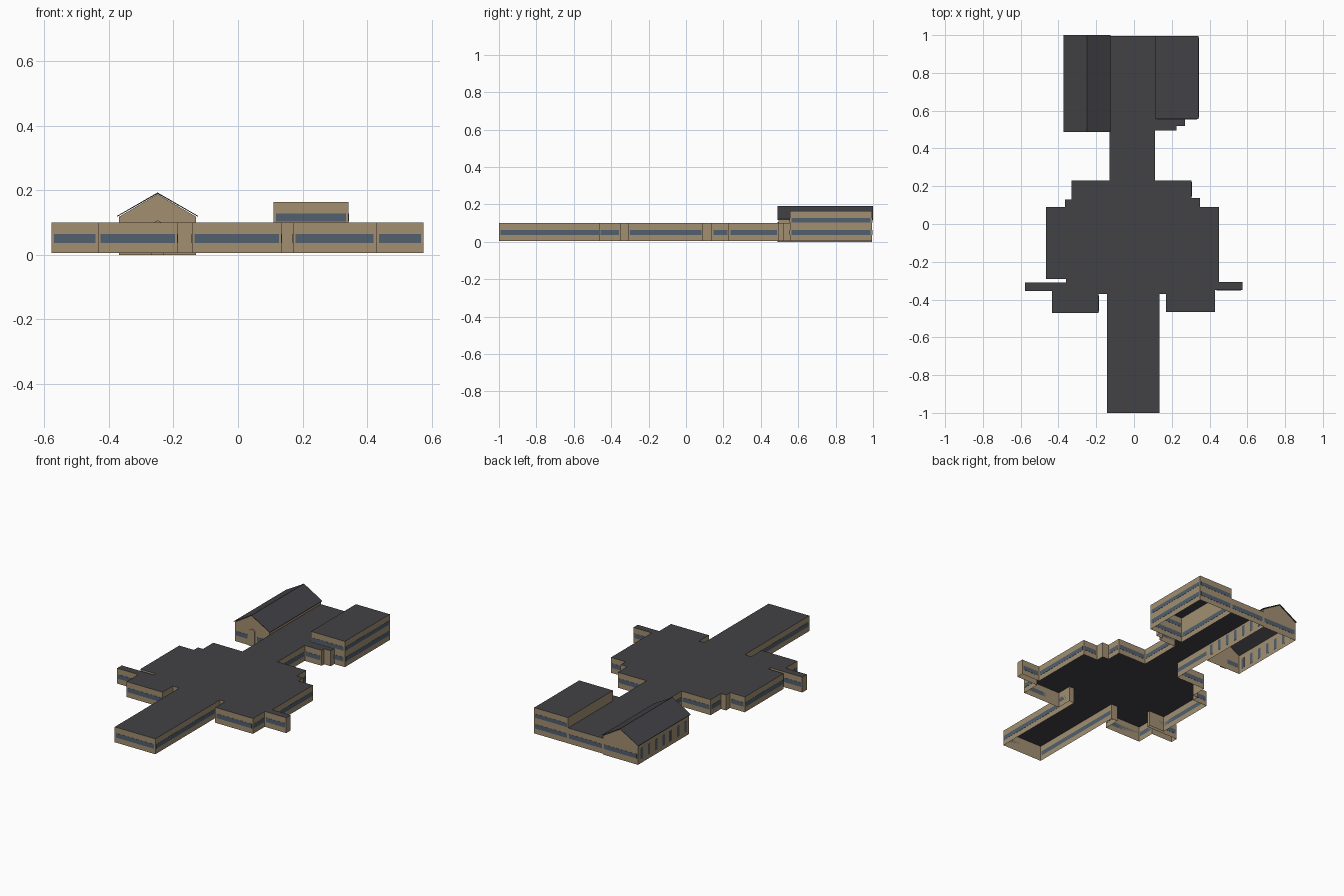
import bpy
import bmesh
from mathutils import Vector

cube = bpy.data.objects.get("Cube")
if cube:
    bpy.data.objects.remove(cube, do_unlink=True)


def make_material(name, colour):
    mat = bpy.data.materials.new(name)
    mat.use_nodes = True
    mat.diffuse_color = (*colour, 1)
    mat.node_tree.nodes["Principled BSDF"].inputs["Base Color"].default_value = (*colour, 1)
    return mat


STONE = make_material("tan stone", (0.36, 0.275, 0.165))
ROOF = make_material("dark slate", (0.055, 0.053, 0.06))
GLASS = make_material("blue grey glass", (0.085, 0.115, 0.16))


def make_object(name, bm, *materials):
    mesh = bpy.data.meshes.new(name)
    bm.to_mesh(mesh)
    bm.free()
    for mat in materials:
        mesh.materials.append(mat)
    obj = bpy.data.objects.new(name, mesh)
    bpy.context.collection.objects.link(obj)
    return obj


def add_face(bm, points, material=0):
    face = bm.faces.new([bm.verts.new(p) for p in points])
    face.material_index = material
    return face


def edges_of(outline):
    return [(Vector(a), Vector(b)) for a, b in zip(outline, outline[1:] + outline[:1])]


def add_plate(bm, a, b, low, high, inner=0.0):
    """Thin glass plate standing on the outer side of the wall from a to b."""
    along = (b - a).normalized()
    out = Vector((along.y, -along.x))
    p, q = a - out * inner, b - out * inner
    r, s = b + out * 0.001, a + out * 0.001
    base = [bm.verts.new((v.x, v.y, low)) for v in (p, s, r, q)]
    top = [bm.verts.new((v.x, v.y, high)) for v in (p, s, r, q)]
    bm.faces.new(base[::-1])
    bm.faces.new(top)
    for i in range(4):
        j = (i + 1) % 4
        bm.faces.new((base[i], base[j], top[j], top[i]))


def add_band(bm, a, b, low, high, inner=0.0, margin=0.008):
    """Window band along a wall; short walls stay blank."""
    if (b - a).length > 0.06:
        step = (b - a).normalized() * margin
        add_plate(bm, a + step, b - step, low, high, inner)


def make_shell(name, outline, low, high, keep):
    """Open-bottomed walls with a flat roof on top."""
    bm = bmesh.new()
    for a, b in edges_of(outline):
        if keep((a + b) / 2):
            add_face(bm, [(*a, low), (*b, low), (*b, high), (*a, high)])
    add_face(bm, [(x, y, high) for x, y in outline], 1)
    bmesh.ops.remove_doubles(bm, verts=bm.verts, dist=0.0001)
    return make_object(name, bm, STONE, ROOF)


BASE, EAVE = 0.005, 0.1
BAND = (0.037, 0.064)
UPPER_BAND = (0.104, 0.128)
BACK = 0.995

# Single-storey main building, anticlockwise from the front wing
outline = [
    (-.143, -1), (.135, -1), (.135, -.37), (.17, -.37), (.17, -.465), (.428, -.465),
    (.428, -.35), (.575, -.35), (.575, -.307), (.45, -.307), (.45, .09), (.35, .09),
    (.35, .138), (.305, .138), (.305, .23), (.11, .23), (.11, .495), (.225, .495),
    (.225, .52), (.27, .52), (.27, .555), (.11, .555), (.11, BACK), (-.13, BACK),
    (-.13, .495), (-.13, .23), (-.33, .23), (-.33, .13), (-.365, .13), (-.365, .09),
    (-.465, .09), (-.465, -.29), (-.36, -.29), (-.36, -.31), (-.578, -.31),
    (-.578, -.355), (-.433, -.355), (-.433, -.47), (-.187, -.47), (-.187, -.37),
    (-.143, -.37)]


def is_outer(mid):
    return not 0.55 < mid.y < 0.99


make_shell("main_building", outline, BASE, EAVE, is_outer)
bm = bmesh.new()
for a, b in edges_of(outline):
    if is_outer((a + b) / 2):
        add_band(bm, a, b, *BAND)
make_object("main_windows", bm, GLASS)

# Two-storey rear block
block = [(.11, .555), (.342, .555), (.342, BACK), (.11, BACK)]
make_shell("rear_block", block, BASE, 0.164, lambda mid: True)
bm = bmesh.new()
for a, b in edges_of(block):
    add_band(bm, a, b, *BAND, inner=0.001)
    if (a + b).x / 2 > 0.12:
        add_band(bm, a, b, *UPPER_BAND, inner=0.001)
make_object("rear_block_windows", bm, GLASS)

# Gabled hall: side walls and pointed end walls
LEFT, RIGHT, FRONT = -0.368, -0.13, 0.495
RIDGE = (LEFT + RIGHT) / 2
WALL_TOP, PEAK = 0.118, 0.188
bm = bmesh.new()
for y in (FRONT, BACK):
    add_face(bm, [(LEFT, y, 0), (RIGHT, y, 0), (RIGHT, y, WALL_TOP),
                  (RIDGE, y, PEAK), (LEFT, y, WALL_TOP)])
for x in (LEFT, RIGHT):
    add_face(bm, [(x, FRONT, 0), (x, BACK, 0), (x, BACK, WALL_TOP), (x, FRONT, WALL_TOP)])
bmesh.ops.remove_doubles(bm, verts=bm.verts, dist=0.0001)
bmesh.ops.recalc_face_normals(bm, faces=bm.faces)
make_object("hall_walls", bm, STONE)

# Hall roof: two thin sloping slabs meeting at the ridge
bm = bmesh.new()
profile = [(-.125, .118), (0, .189), (.125, .118), (.125, .121), (0, .193), (-.125, .121)]
ends = [[bm.verts.new((RIDGE + x, y, z)) for x, z in profile] for y in (0.488, 1.0)]
bm.faces.new(ends[0])
bm.faces.new(ends[1][::-1])
for i in range(len(profile)):
    j = (i + 1) % len(profile)
    bm.faces.new((ends[0][j], ends[0][i], ends[1][i], ends[1][j]))
bmesh.ops.recalc_face_normals(bm, faces=bm.faces)
make_object("hall_roof", bm, ROOF)

# Hall windows: tall slots along the sides, bands on the ends
bm = bmesh.new()
count = 7
bay = (BACK - FRONT) / count
for i in range(count):
    y = FRONT + bay * (i + 0.5)
    half = 0.011
    add_plate(bm, Vector((LEFT, y + half)), Vector((LEFT, y - half)), 0.025, 0.09, 0.001)
    add_plate(bm, Vector((RIGHT, y - half)), Vector((RIGHT, y + half)), 0.025, 0.09, 0.001)
add_band(bm, Vector((RIGHT, BACK)), Vector((LEFT, BACK)), *BAND)
add_band(bm, Vector((LEFT, FRONT)), Vector((RIDGE - 0.025, FRONT)), *BAND)
add_band(bm, Vector((RIDGE + 0.025, FRONT)), Vector((RIGHT, FRONT)), *BAND)
make_object("hall_windows", bm, GLASS)

# Small pointed entrance porch on the hall front
bm = bmesh.new()
door = [(-.02, 0), (.02, 0), (.02, .095), (0, .107), (-.02, .095)]
face = add_face(bm, [(RIDGE + x, 0.489, z) for x, z in door])
bmesh.ops.extrude_face_region(bm, geom=[face])
for vert in face.verts:
    vert.co.y = FRONT
bmesh.ops.recalc_face_normals(bm, faces=bm.faces)
make_object("hall_porch", bm, STONE)
